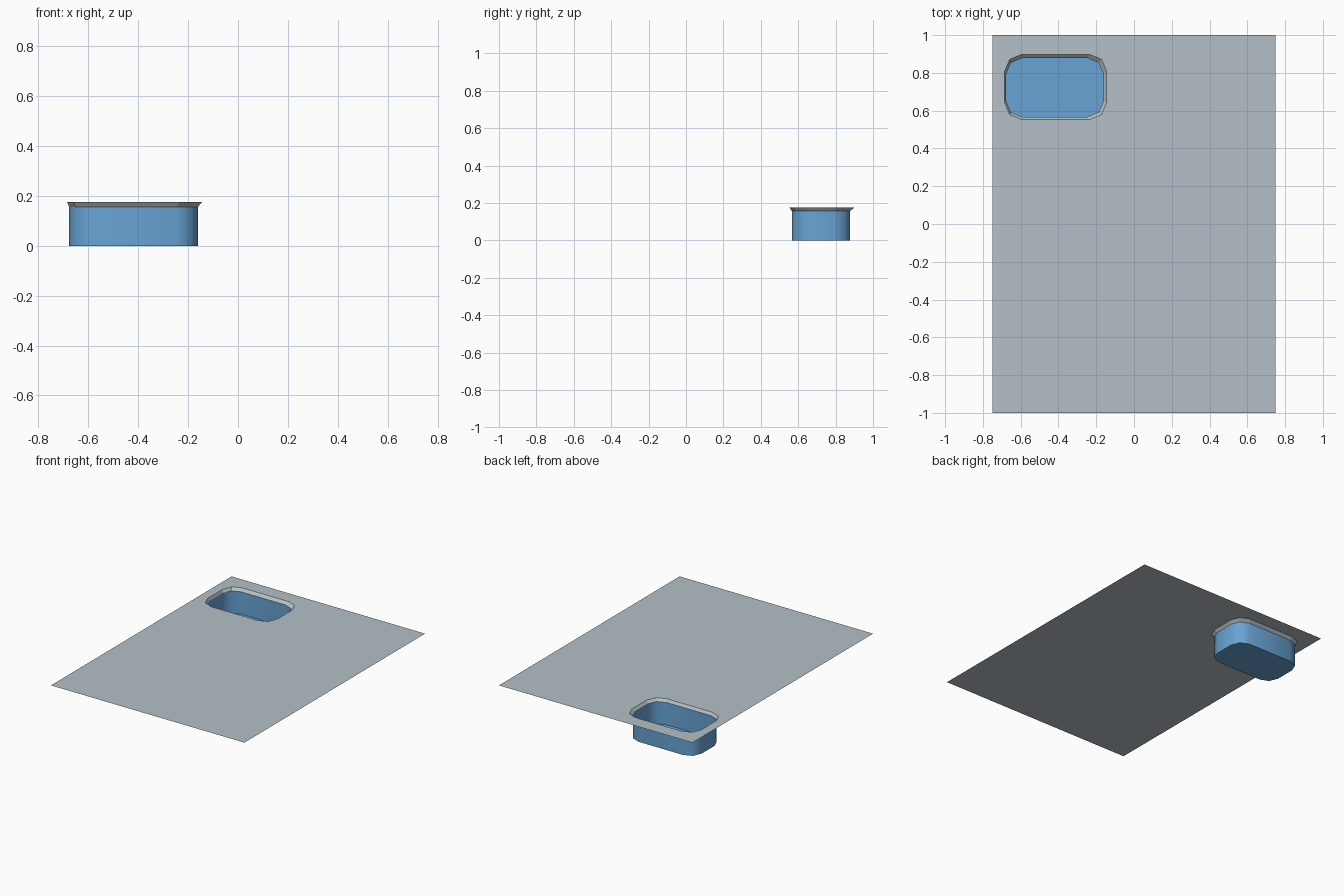
import bpy, bmesh, math

if "Cube" in bpy.data.objects:
    bpy.data.objects.remove(bpy.data.objects["Cube"])

TOP, SEAM = 0.175, 0.156   # sheet height, bottom of the flared rim
SEG = 2                    # facets per rounded corner


def material(name, rgb):
    m = bpy.data.materials.new(name)
    m.diffuse_color = (*rgb, 1)
    m.use_nodes = True
    m.node_tree.nodes["Principled BSDF"].inputs["Base Color"].default_value = m.diffuse_color
    return m


grey = material("pale grey", (0.46, 0.53, 0.57))
blue = material("basin blue", (0.14, 0.37, 0.66))


def rounded(x0, x1, y0, y1, r, z):
    """Four corner arcs, counter-clockwise from the +x +y corner."""
    centres = [(x1 - r, y1 - r), (x0 + r, y1 - r), (x0 + r, y0 + r), (x1 - r, y0 + r)]
    arcs = []
    for i, (cx, cy) in enumerate(centres):
        angles = [math.pi / 2 * (i + k / SEG) for k in range(SEG + 1)]
        arcs.append([(cx + r * math.cos(a), cy + r * math.sin(a), z) for a in angles])
    return arcs


def add_ring(bm, arcs):
    return [bm.verts.new(p) for arc in arcs for p in arc]


def bridge(bm, upper, lower):
    """Wall between two rings, facing the inside of the basin."""
    n = len(upper)
    for i in range(n):
        j = (i + 1) % n
        bm.faces.new((upper[i], upper[j], lower[j], lower[i]))


def finish(bm, name, mat):
    mesh = bpy.data.meshes.new(name)
    bm.to_mesh(mesh)
    bm.free()
    mesh.materials.append(mat)
    ob = bpy.data.objects.new(name, mesh)
    bpy.context.collection.objects.link(ob)
    return ob


def smooth(ob):
    bpy.ops.object.select_all(action='DESELECT')
    ob.select_set(True)
    bpy.context.view_layer.objects.active = ob
    bpy.ops.object.shade_smooth_by_angle(angle=math.radians(50))


rim_top = rounded(-0.685, -0.145, 0.553, 0.898, 0.09, TOP)
wall = (-0.677, -0.161, 0.567, 0.878, 0.085)

# flat sheet with the basin opening
bm = bmesh.new()
corners = [bm.verts.new((x, y, TOP)) for x, y in ((0.75, 1), (-0.75, 1), (-0.75, -1), (0.75, -1))]
ring = add_ring(bm, rim_top)
n = SEG + 1
for i in range(4):
    arc = ring[i * n:(i + 1) * n]
    nxt = (i + 1) % 4
    for a, b in zip(arc, arc[1:]):
        bm.faces.new((corners[i], b, a))
    bm.faces.new((corners[i], corners[nxt], ring[nxt * n], arc[-1]))
bmesh.ops.recalc_face_normals(bm, faces=bm.faces)
for f in bm.faces:
    if f.normal.z < 0:
        f.normal_flip()
finish(bm, "counter_sheet", grey)

# flared rim
bm = bmesh.new()
bridge(bm, add_ring(bm, rim_top)[::-1], add_ring(bm, rounded(*wall, SEAM))[::-1])
for f in bm.faces:
    f.normal_update()
    if f.normal.z < 0:
        f.normal_flip()
finish(bm, "basin_rim", grey)

# blue basin: wall and floor, facing inward
bm = bmesh.new()
upper, lower = add_ring(bm, rounded(*wall, SEAM)), add_ring(bm, rounded(*wall, 0))
bridge(bm, upper, lower)
bm.faces.new(lower)
smooth(finish(bm, "basin", blue))
